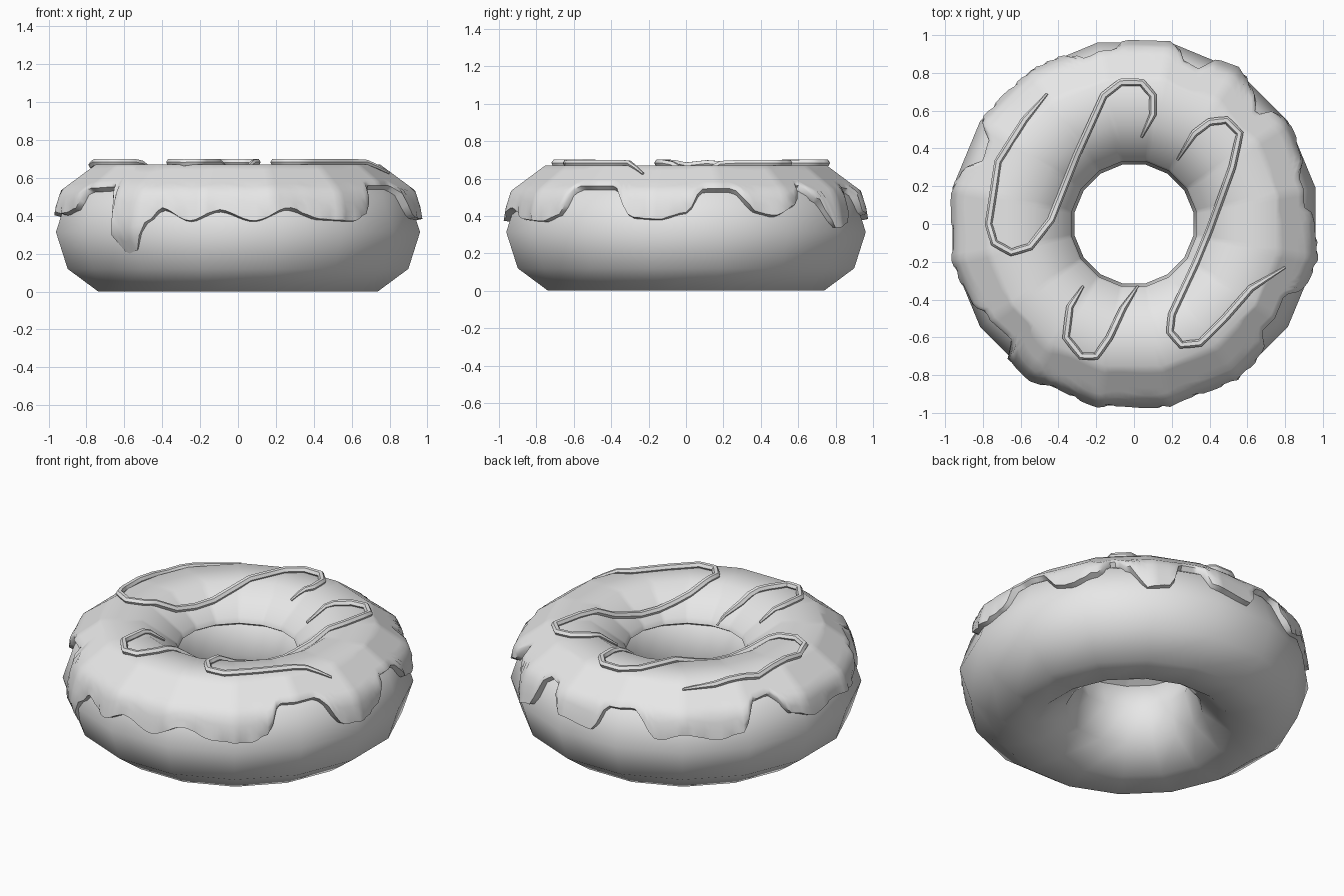
import bpy, bmesh
from math import pi, sin, cos, asin, atan2, hypot, degrees, radians
from mathutils import Vector

if "Cube" in bpy.data.objects:
    bpy.data.objects.remove(bpy.data.objects["Cube"])

SIDES, RIM = 16, 10
RING, MID = 0.65, 0.314
DOUGH, ICING = 0.33, 0.375

grey = bpy.data.materials.new("light grey")
grey.use_nodes = True
grey.diffuse_color = (0.8, 0.8, 0.8, 1)
grey.node_tree.nodes["Principled BSDF"].inputs["Base Color"].default_value = (0.8, 0.8, 0.8, 1)


def facet(angle):
    """Scale that turns a circle into the ring's many-sided outline."""
    step = 2 * pi / SIDES
    offset = (angle + step / 2) % step - step / 2
    return cos(step / 2) / cos(offset)


def section(t, radius):
    """Point on the many-sided cross-section; t counts corners from the outside."""
    k = int(t // 1)
    a, b = (Vector((cos(2 * pi * i / RIM), sin(2 * pi * i / RIM))) for i in (k, k + 1))
    p = a.lerp(b, t - k) * radius
    return RING + p.x, MID + p.y


def interpolate(table, x):
    for (x0, y0), (x1, y1) in zip(table, table[1:]):
        if x0 <= x <= x1:
            f = (x - x0) / (x1 - x0)
            f = f * f * (3 - 2 * f)
            return y0 + (y1 - y0) * f
    return table[-1][1]


def sweep(name, columns, close_section):
    """Skin a ring of cross-sections into one smooth object."""
    bm = bmesh.new()
    rows = [[bm.verts.new(p) for p in col] for col in columns]
    n = len(rows[0])
    for i, row in enumerate(rows):
        nxt = rows[(i + 1) % len(rows)]
        for j in range(n if close_section else n - 1):
            k = (j + 1) % n
            bm.faces.new((row[j], nxt[j], nxt[k], row[k]))
    bmesh.ops.recalc_face_normals(bm, faces=bm.faces)
    mesh = bpy.data.meshes.new(name)
    bm.to_mesh(mesh)
    bm.free()
    obj = bpy.data.objects.new(name, mesh)
    bpy.context.collection.objects.link(obj)
    finish(obj)


def finish(obj):
    obj.data.materials.clear()
    obj.data.materials.append(grey)
    bpy.ops.object.select_all(action="DESELECT")
    obj.select_set(True)
    bpy.context.view_layer.objects.active = obj
    bpy.ops.object.shade_smooth_by_angle(angle=radians(55))


def place(angle, r, z):
    return r * cos(angle), r * sin(angle), z


# Dough ring
columns = []
for i in range(SIDES):
    angle = 2 * pi * (i + 0.5) / SIDES
    columns.append([place(angle, *section(j, DOUGH)) for j in range(RIM)])
sweep("dough", columns, True)

# Height of the icing's lower edge in hundredths, by angle in degrees
drips = [
    (0, 43), (6, 56), (15, 56), (24, 43), (29, 41), (38, 47), (42, 59),
    (48, 50), (55, 34), (62, 37), (67, 57), (73, 56), (78, 42), (92, 39),
    (97, 54), (106, 55), (116, 39), (124, 43), (136, 39), (144, 42),
    (150, 58), (157, 59), (164, 46), (173, 41), (185, 44), (197, 42),
    (206, 45), (211, 56), (224, 57), (228, 23), (232, 18), (236, 20),
    (240, 37), (245, 45), (255, 38), (264, 44), (275, 38), (286, 45),
    (297, 39), (309, 38), (315, 42), (320, 58), (334, 58), (343, 40),
    (351, 39), (360, 43)]

# Icing draped over the ring, with a wavy lower edge
columns = []
COUNT = 192
for i in range(COUNT):
    angle = 2 * pi * i / COUNT
    edge = interpolate(drips, degrees(angle)) / 100
    end = asin((edge - MID) / ICING) * RIM / (2 * pi)
    ts = [4.15, 4, 3.5, 3, 2.5] + [2 + (end - 2) * j / 8 for j in range(9)]
    col = [section(ts[0], DOUGH - 0.01)]
    for t in ts:
        thick = ICING - 0.035 * max(0, 0.6 - t)
        if t == end:
            thick -= 0.012
        col.append(section(t, thick))
    col.append(section(end, DOUGH - 0.01))
    columns.append([place(angle, r * facet(angle), z) for r, z in col])
sweep("icing", columns, False)


# Piped lines lying on the icing
def icing_height(x, y):
    r = hypot(x, y) / facet(atan2(y, x))
    profile = sorted(section(t / 2, ICING) for t in range(2, 10))
    for (r0, z0), (r1, z1) in zip(profile, profile[1:]):
        if r <= r1:
            return z0 + (z1 - z0) * max(0, r - r0) / (r1 - r0)
    return profile[-1][1]


def pipe(name, points):
    path = []
    for (x0, y0), (x1, y1) in zip(points, points[1:]):
        path += [(x0 + (x1 - x0) * k / 3, y0 + (y1 - y0) * k / 3) for k in range(3)]
    path.append(points[-1])
    curve = bpy.data.curves.new(name, "CURVE")
    curve.dimensions = "3D"
    curve.bevel_depth = 0.02
    curve.bevel_resolution = 1
    curve.use_fill_caps = True
    spline = curve.splines.new("POLY")
    spline.points.add(len(path) - 1)
    for i, (point, (x, y)) in enumerate(zip(spline.points, path)):
        point.co = (x, y, icing_height(x, y) + 0.012, 1)
        point.radius = min(1, 0.35 + 0.2 * min(i, len(path) - 1 - i))
    obj = bpy.data.objects.new(name, curve)
    bpy.context.collection.objects.link(obj)
    bpy.ops.object.select_all(action="DESELECT")
    obj.select_set(True)
    bpy.context.view_layer.objects.active = obj
    bpy.ops.object.convert(target="MESH")
    finish(bpy.context.view_layer.objects.active)


pipe("piped_line_right", [
    (-.46, .69), (-.58, .55), (-.72, .33), (-.77, 0), (-.74, -.1),
    (-.65, -.15), (-.55, -.12), (-.44, .02), (-.3, .37), (-.16, .68),
    (-.07, .75), (.04, .75), (.1, .68), (.1, .58), (.04, .46)])
pipe("piped_line_front", [
    (-.27, -.33), (-.34, -.44), (-.36, -.6), (-.28, -.7), (-.2, -.7),
    (-.13, -.6), (-.06, -.45), (.02, -.33)])
pipe("piped_line_left", [
    (.23, .34), (.32, .48), (.4, .54), (.49, .55), (.56, .48), (.52, .3),
    (.4, -.03), (.33, -.2), (.2, -.48), (.19, -.57), (.25, -.64),
    (.35, -.63), (.48, -.5), (.62, -.34), (.8, -.23)])
